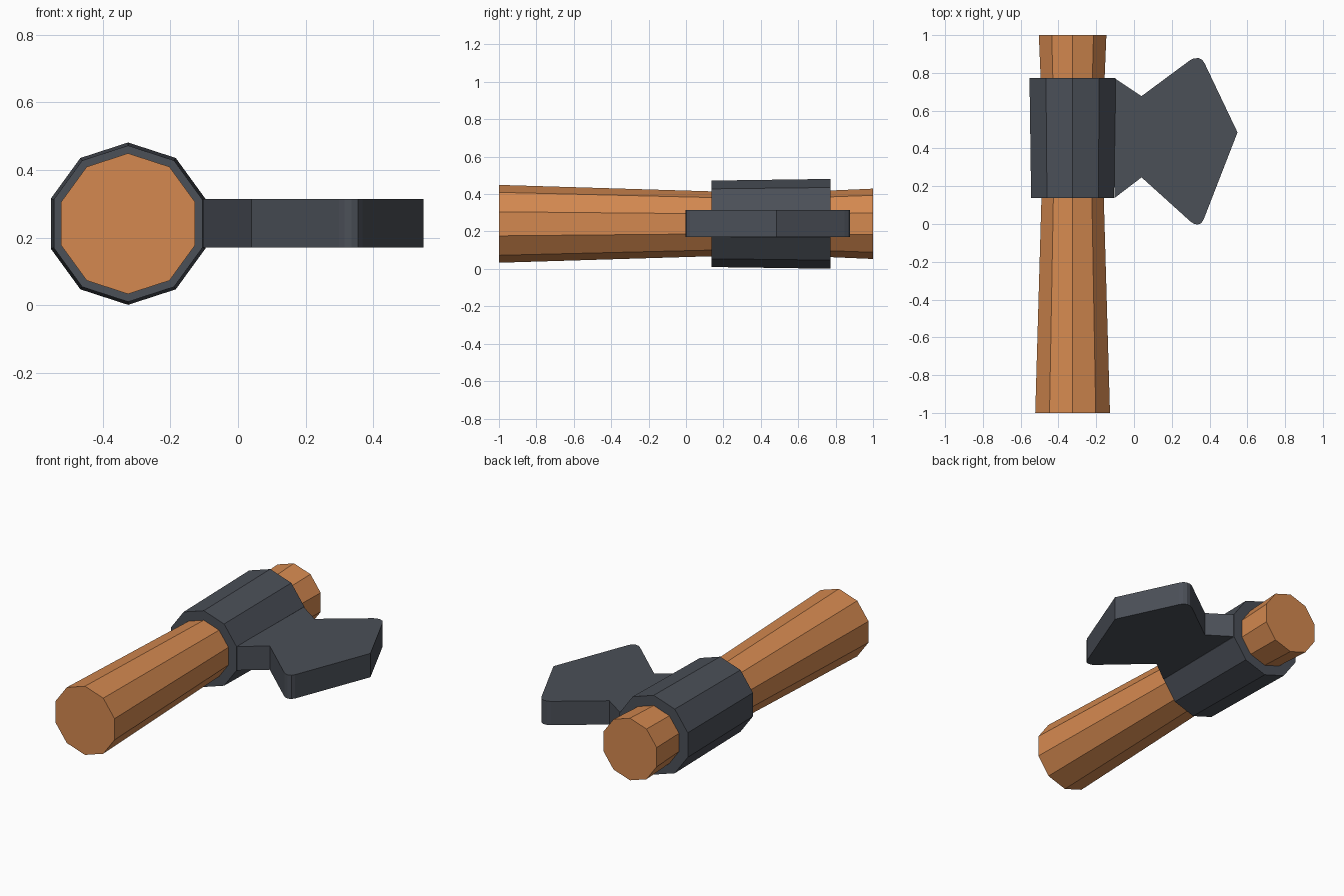
import bpy, math

if "Cube" in bpy.data.objects:
    bpy.data.objects.remove(bpy.data.objects["Cube"])

CX, CZ, SIDES = -0.325, 0.241, 10


def material(name, rgb):
    m = bpy.data.materials.new(name)
    m.diffuse_color = (*rgb, 1)
    m.use_nodes = True
    m.node_tree.nodes["Principled BSDF"].inputs["Base Color"].default_value = m.diffuse_color
    return m


def add_object(name, verts, faces, mat):
    me = bpy.data.meshes.new(name)
    me.from_pydata(verts, [], faces)
    me.materials.append(mat)
    me.update()
    ob = bpy.data.objects.new(name, me)
    bpy.context.collection.objects.link(ob)
    return ob


def ring(y, r):
    # ten-sided ring around the y axis with a corner pointing up
    return [(CX + r * math.sin(2 * math.pi * i / SIDES), y,
             CZ + r * math.cos(2 * math.pi * i / SIDES)) for i in range(SIDES)]


def lathe(name, profile, mat):
    # capped tube through (y, radius) stations
    n = SIDES
    verts = [v for y, r in profile for v in ring(y, r)]
    faces = [(k * n + i, k * n + (i + 1) % n, (k + 1) * n + (i + 1) % n, (k + 1) * n + i)
             for k in range(len(profile) - 1) for i in range(n)]
    last = (len(profile) - 1) * n
    faces.append(tuple(reversed(range(n))))
    faces.append(tuple(range(last, last + n)))
    return add_object(name, verts, faces, mat)


def slab(name, outline, z0, z1, mat):
    # counter-clockwise xy outline extruded in z
    n = len(outline)
    verts = [(x, y, z) for z in (z0, z1) for x, y in outline]
    faces = [tuple(reversed(range(n))), tuple(range(n, 2 * n))]
    faces += [(i, (i + 1) % n, n + (i + 1) % n, n + i) for i in range(n)]
    return add_object(name, verts, faces, mat)


wood = material("orange wood", (0.66, 0.25, 0.08))
iron = material("dark iron", (0.070, 0.079, 0.097))

# Handle: waisted inside the collar
lathe("handle", [(-1, 0.208), (0.45, 0.164), (1, 0.188)], wood)

# Collar around the handle
lathe("collar", [(0.137, 0.231), (0.773, 0.240)], iron)

# Blade: flared outline with clipped corners and a pointed edge
blade = [(-0.104, 0.137), (0.04, 0.247), (0.298, 0.014), (0.315, 0.002),
         (0.335, -0.003), (0.355, 0.003), (0.368, 0.022), (0.548, 0.485),
         (0.375, 0.848), (0.362, 0.868), (0.342, 0.878), (0.318, 0.877),
         (0.298, 0.868), (0.04, 0.677), (-0.104, 0.773)]
slab("blade", blade, 0.170, 0.314, iron)
